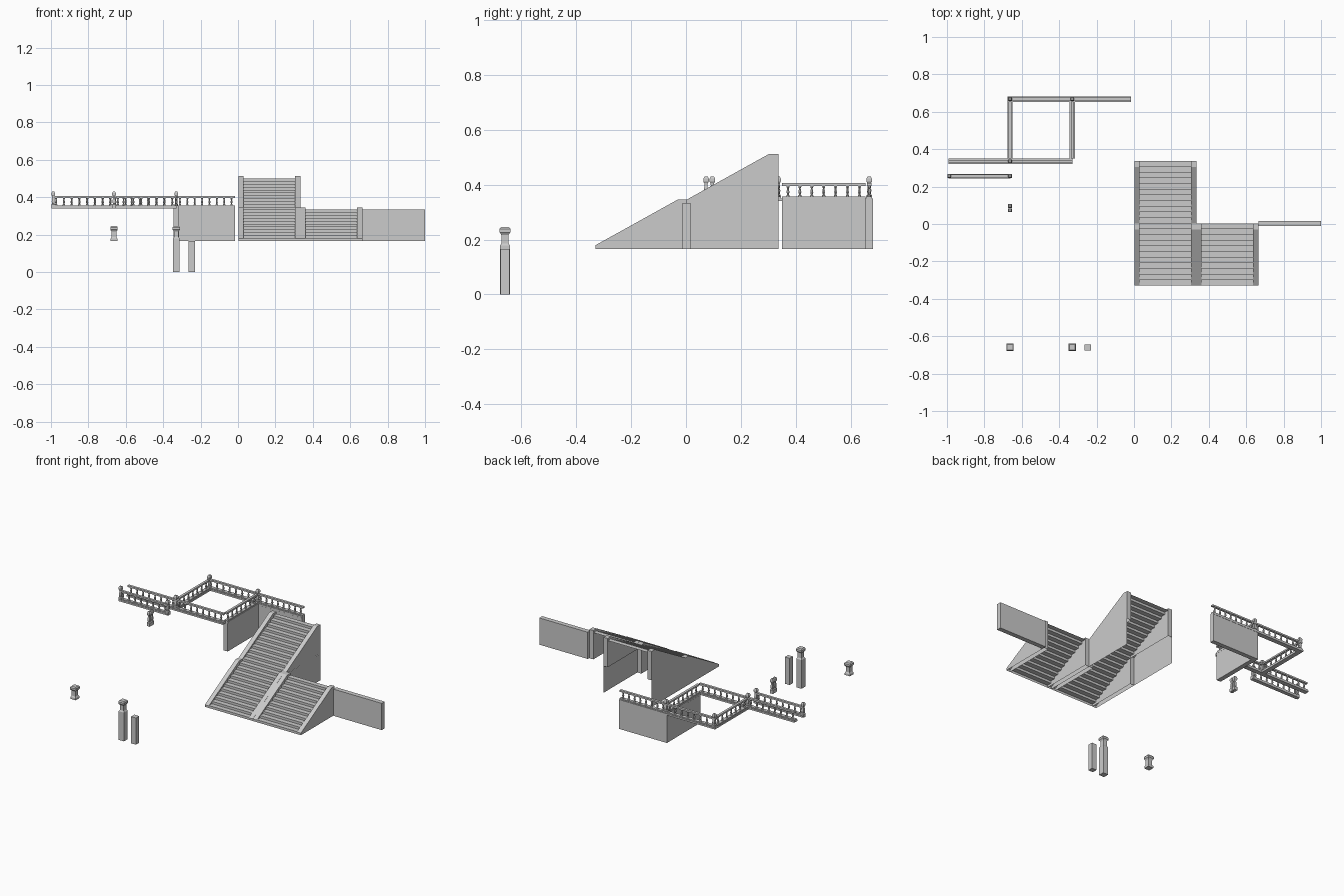
import bpy, bmesh, math
from mathutils import Matrix, Vector

if "Cube" in bpy.data.objects:
    bpy.data.objects.remove(bpy.data.objects["Cube"])

M = 1 / 3          # module size in plan
H = M / 2          # module rise
DECK = 0.34        # underside of the balustrades


def finish(name, bm):
    bmesh.ops.recalc_face_normals(bm, faces=bm.faces[:])
    me = bpy.data.meshes.new(name)
    bm.to_mesh(me)
    bm.free()
    ob = bpy.data.objects.new(name, me)
    bpy.context.collection.objects.link(ob)
    return ob


def add_box(bm, x0, x1, y0, y1, z0, z1):
    mat = Matrix.Translation(((x0 + x1) / 2, (y0 + y1) / 2, (z0 + z1) / 2)) \
        @ Matrix.Diagonal((x1 - x0, y1 - y0, z1 - z0, 1))
    bmesh.ops.create_cube(bm, size=1, matrix=mat)


def box(name, *dims):
    bm = bmesh.new()
    add_box(bm, *dims)
    return finish(name, bm)


def add_turned(bm, x, y, z, profile, sides):
    """Stack of rings from (half width, height) pairs, capped at both ends."""
    k = 1 / math.cos(math.pi / sides)
    rings = []
    for r, h in profile:
        rings.append([bm.verts.new((
            x + r * k * math.cos(math.tau * (i + 0.5) / sides),
            y + r * k * math.sin(math.tau * (i + 0.5) / sides), z + h))
            for i in range(sides)])
    for a, b in zip(rings, rings[1:]):
        for i in range(sides):
            j = (i + 1) % sides
            bm.faces.new((a[i], a[j], b[j], b[i]))
    bm.faces.new(rings[0][::-1])
    bm.faces.new(rings[-1])


# ---------- stairs ----------
def steps(name, x0, x1, y0, z0, count):
    """Open zigzag sheet of risers and treads."""
    bm = bmesh.new()
    run, rise = M / 11, H / 11
    pts = [(y0, z0)]
    for i in range(count):
        pts += [(y0 + i * run, z0 + (i + 1) * rise),
                (y0 + (i + 1) * run, z0 + (i + 1) * rise)]
    rows = [[bm.verts.new((x, y, z)) for x in (x0, x1)] for y, z in pts]
    for a, b in zip(rows, rows[1:]):
        bm.faces.new((a[0], a[1], b[1], b[0]))
    return finish(name, bm)


def stringer(name, x0, x1, y0, z0):
    """Sloping side wall of one stair module, flat at the top end."""
    prof = [(0, 0), (M, 0), (M, H + 0.013), (M - 0.033, H + 0.013), (0, 0.013)]
    bm = bmesh.new()
    a = [bm.verts.new((x0, y0 + y, z0 + z)) for y, z in prof]
    b = [bm.verts.new((x1, y0 + y, z0 + z)) for y, z in prof]
    bm.faces.new(a)
    bm.faces.new(b)
    for i in range(1, 5):   # underside stays open
        j = (i + 1) % 5
        bm.faces.new((a[i], a[j], b[j], b[i]))
    return finish(name, bm)


Y0 = -0.33
steps("tall_stair_steps", 0.03, 0.305, Y0, H, 22)
steps("short_stair_steps", 0.36, 0.637, Y0, H, 11)
for i, x in enumerate((0.002, 0.305, M, 0.637)):
    stringer(f"lower_stringer_{i}", x, x + 0.028, Y0, H)
for i, x in enumerate((0.002, 0.305)):
    stringer(f"upper_stringer_{i}", x, x + 0.028, Y0 + M, 2 * H)

# thin wall panels below the upper flight
for i, x in enumerate((0.002, M)):
    bm = bmesh.new()
    bm.faces.new([bm.verts.new((x, y, z)) for y, z in (
        (Y0 + M, H), (Y0 + 2 * M, H), (Y0 + 2 * M, 2 * H), (Y0 + M, 2 * H))])
    finish(f"stair_side_panel_{i}", bm)

# ---------- walls ----------
box("straight_wall", 2 * M, 1.0, -0.012, 0.017, H, 2 * H)
box("deck_wall_back", -0.345, -0.015, 0.653, 0.681, H, DECK)
box("deck_wall_side", -0.345, -0.316, 0.35, 0.653, H, DECK)

# ---------- balustrades ----------
BALUSTER = [(0.006, 0), (0.006, 0.005), (0.003, 0.009), (0.0055, 0.017),
            (0.003, 0.031), (0.0055, 0.036), (0.0055, 0.041)]
POST = [(0.010, 0), (0.010, 0.021), (0.006, 0.026), (0.008, 0.038),
        (0.0055, 0.058), (0.0065, 0.066), (0.010, 0.072), (0.010, 0.082),
        (0.006, 0.090)]


def railing(name, start, end, width=0.029, skip=()):
    """Curb, balusters and hand rail between two plan points."""
    s, e = Vector(start), Vector(end)
    d = (e - s).normalized()
    length = (e - s).length
    bm = bmesh.new()
    w = width / 2
    add_box(bm, 0, length, -w, w, 0, 0.010)
    add_box(bm, 0, length, -w * 0.75, w * 0.75, 0.010, 0.017)
    add_box(bm, 0, length, -0.0075, 0.0075, 0.056, 0.066)
    n = round(length / (M / 8))
    for i in range(n):
        if i not in skip:
            add_turned(bm, length * (i + 0.5) / n, 0, 0.016, BALUSTER, 6)
    bm.transform(Matrix.Translation((s.x, s.y, DECK))
                 @ Matrix.Rotation(math.atan2(d.y, d.x), 4, 'Z'))
    return finish(name, bm)


def post(name, x, y):
    bm = bmesh.new()
    add_turned(bm, x, y, DECK, POST, 4)
    return finish(name, bm)


XL, XR, YF, YB = -0.663, -0.33, 0.336, 0.668
railing("back_railing_left", (XL - 0.014, YB), (XR, YB))
railing("back_railing_right", (XR, YB), (-0.015, YB))
railing("front_railing_left", (-0.993, YF), (XL, YF))
railing("front_railing_right", (XL, YF), (XR, YF))
railing("left_cross_railing", (XL, YF + 0.014), (XL, YB - 0.014))
railing("right_cross_railing", (XR, YF + 0.014), (XR, YB - 0.014))
railing("loose_railing", (-0.993, 0.256), (-0.66, 0.256), width=0.024)
for i, (x, y) in enumerate(((XL, YF), (XL, YB), (XR, YB),
                            (-0.988, 0.256), (-0.663, 0.256),
                            (XL, 0.073), (XL, 0.096))):
    post(f"railing_post_{i}", x, y)

# ---------- free standing pillars ----------
NEWEL = [(0.018, 0), (0.018, 0.012), (0.013, 0.020), (0.013, 0.050),
         (0.016, 0.055), (0.020, 0.060), (0.020, 0.072), (0.015, 0.079)]
for name, x in (("pillar_cap", -0.663), ("tall_pillar_cap", XR)):
    bm = bmesh.new()
    add_turned(bm, x, -0.66, H, NEWEL, 4)
    finish(name, bm)
box("tall_pillar_shaft", XR - 0.018, XR + 0.018, -0.678, -0.642, 0, H + 0.001)
box("short_pillar", -0.264, -0.231, -0.676, -0.644, 0, H)
